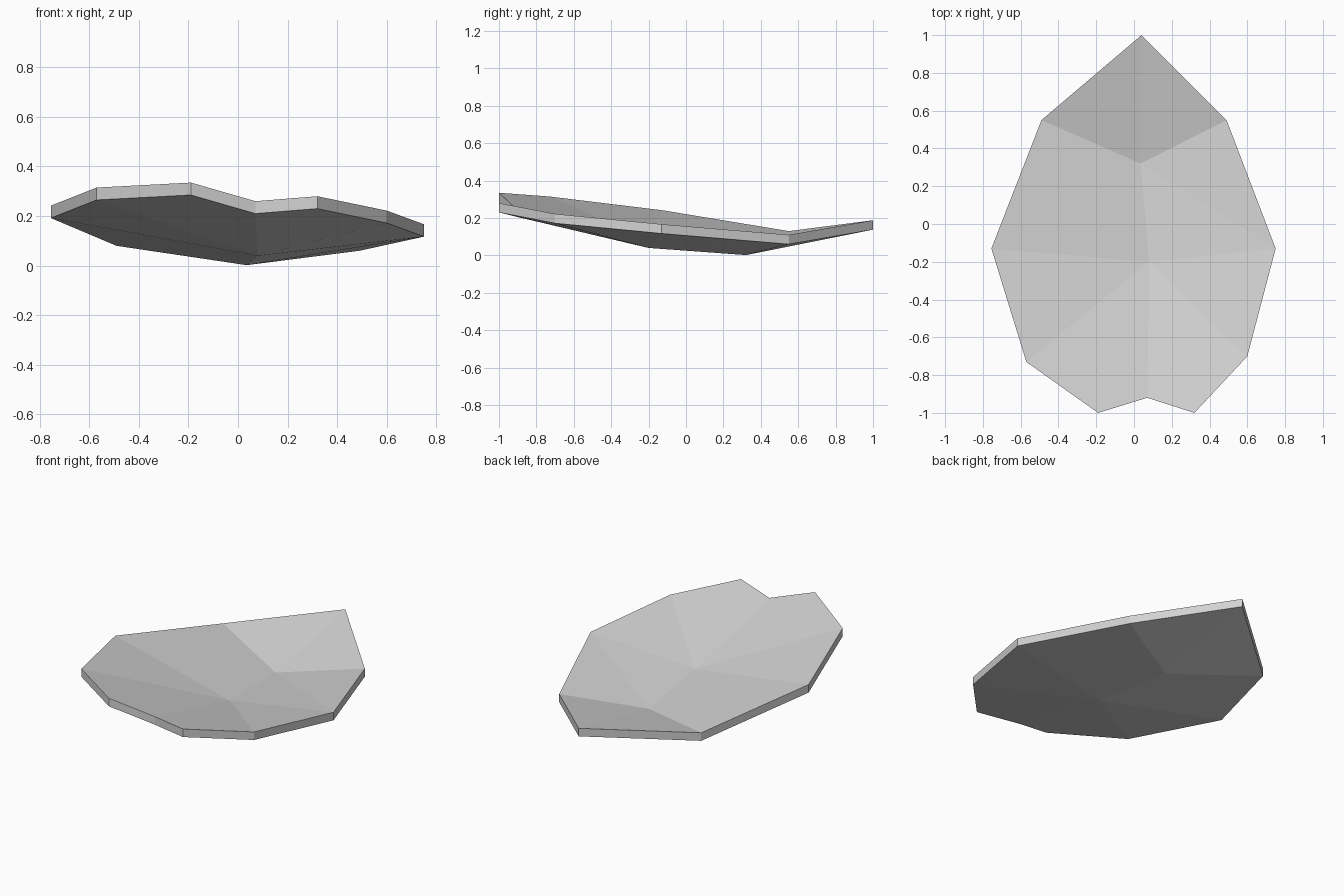
import bpy
import bmesh

if "Cube" in bpy.data.objects:
    bpy.data.objects.remove(bpy.data.objects["Cube"])

THICK = 0.05

# Outline of the shell's lower surface, clockwise from the pointed back tip
RIM = [(0.04, 1.00, 0.138), (0.49, 0.55, 0.06), (0.75, -0.13, 0.117),
       (0.60, -0.70, 0.172), (0.32, -1.00, 0.23), (0.07, -0.92, 0.21),
       (-0.19, -1.00, 0.285), (-0.57, -0.73, 0.265), (-0.755, -0.13, 0.192),
       (-0.49, 0.55, 0.08)]
# Two low points inside the dish: index 10 (back) and 11 (front)
HUBS = [(0.035, 0.32, 0.002), (0.08, -0.20, 0.04)]
PANELS = [(0, 1, 10), (9, 0, 10), (1, 2, 10), (2, 11, 10), (9, 10, 11, 8),
          (11, 2, 3), (11, 3, 4, 5), (11, 5, 6, 7), (11, 7, 8)]

# Curved plate: faceted lower surface, extruded straight up
bm = bmesh.new()
verts = [bm.verts.new(p) for p in RIM + HUBS]
faces = [bm.faces.new([verts[i] for i in p]) for p in PANELS]
ext = bmesh.ops.extrude_face_region(bm, geom=faces, use_keep_orig=True)
top = [g for g in ext["geom"] if isinstance(g, bmesh.types.BMVert)]
bmesh.ops.translate(bm, verts=top, vec=(0, 0, THICK))
bmesh.ops.recalc_face_normals(bm, faces=bm.faces)

mesh = bpy.data.meshes.new("curved_plate")
bm.to_mesh(mesh)
bm.free()
plate = bpy.data.objects.new("curved_plate", mesh)
bpy.context.collection.objects.link(plate)

# Single light grey
grey = bpy.data.materials.new("light grey")
grey.diffuse_color = (0.65, 0.65, 0.65, 1)
grey.use_nodes = True
grey.node_tree.nodes["Principled BSDF"].inputs["Base Color"].default_value = grey.diffuse_color
mesh.materials.append(grey)
